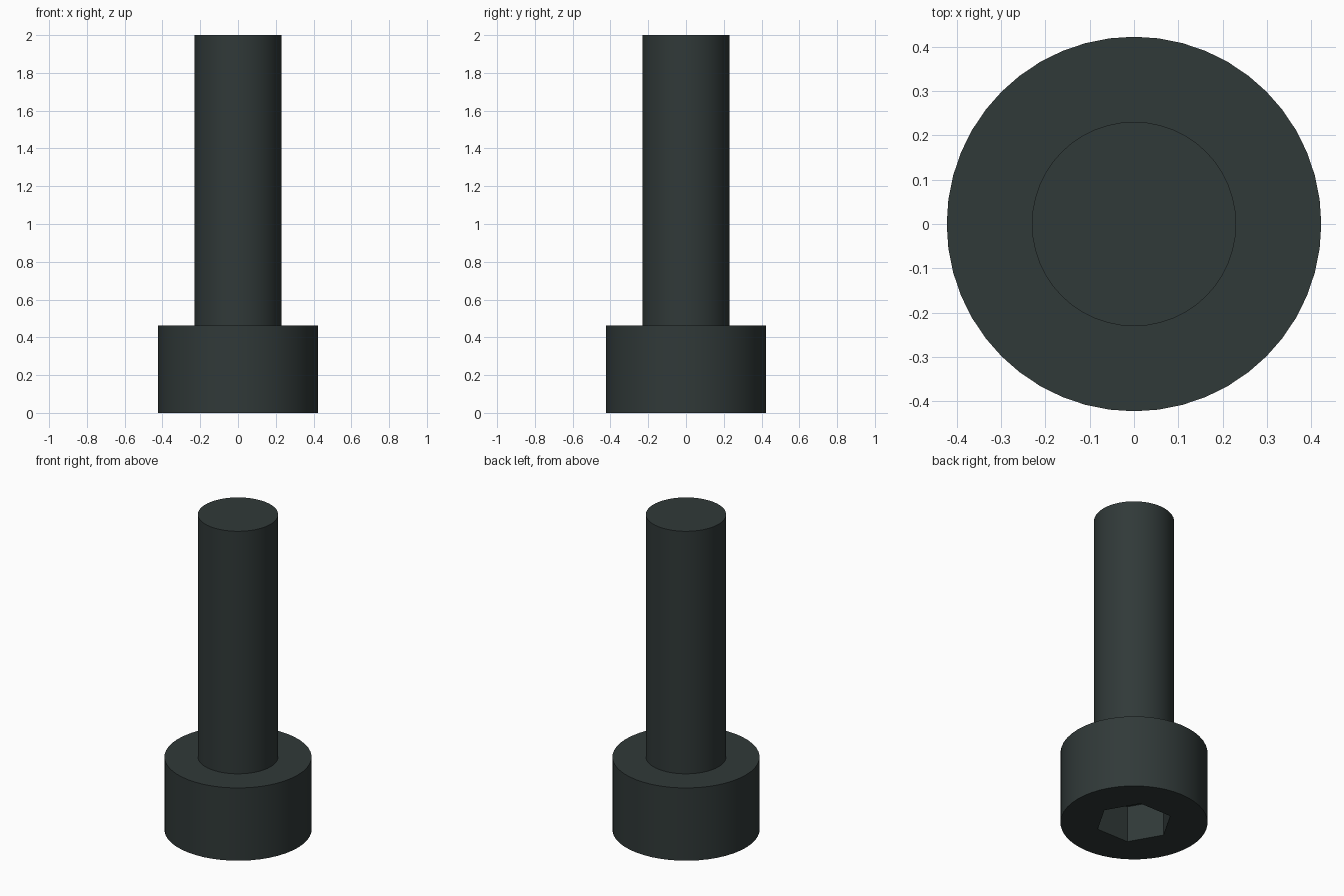
import bpy, bmesh, math

if "Cube" in bpy.data.objects:
    bpy.data.objects.remove(bpy.data.objects["Cube"])

HEAD_R, HEAD_H = 0.423, 0.4615
SHANK_R, TOP = 0.2308, 2.0
SOCKET_R, SOCKET_D = 0.222, 0.231
SEGMENTS = 48

black_steel = bpy.data.materials.new("black_steel")
black_steel.diffuse_color = (0.030, 0.041, 0.040, 1)
black_steel.use_nodes = True
black_steel.node_tree.nodes["Principled BSDF"].inputs["Base Color"].default_value = black_steel.diffuse_color


def prism(name, radius, z0, z1, sides):
    """Upright prism whose first corner lies on the x axis."""
    bm = bmesh.new()
    ring = [bm.verts.new((radius * math.cos(math.tau * i / sides),
                          radius * math.sin(math.tau * i / sides), z0))
            for i in range(sides)]
    base = bm.faces.new(ring)
    top = bmesh.ops.extrude_face_region(bm, geom=[base], use_keep_orig=True)
    verts = [g for g in top["geom"] if isinstance(g, bmesh.types.BMVert)]
    bmesh.ops.translate(bm, verts=verts, vec=(0, 0, z1 - z0))
    bmesh.ops.recalc_face_normals(bm, faces=bm.faces)
    mesh = bpy.data.meshes.new(name)
    bm.to_mesh(mesh)
    bm.free()
    mesh.materials.append(black_steel)
    obj = bpy.data.objects.new(name, mesh)
    bpy.context.collection.objects.link(obj)
    return obj


def smooth(obj):
    bpy.ops.object.select_all(action="DESELECT")
    obj.select_set(True)
    bpy.context.view_layer.objects.active = obj
    bpy.ops.object.shade_smooth_by_angle(angle=math.radians(30))


# Cylindrical head and shank as one solid: step the shank out of the head's top
bolt = prism("socket_bolt", HEAD_R, 0, HEAD_H, SEGMENTS)
bm = bmesh.new()
bm.from_mesh(bolt.data)
cap = max(bm.faces, key=lambda f: f.calc_center_median().z)
bmesh.ops.inset_region(bm, faces=[cap], thickness=0.01, use_even_offset=True)
for v in cap.verts:
    r = math.hypot(v.co.x, v.co.y)
    v.co.x *= SHANK_R / r
    v.co.y *= SHANK_R / r
shank = bmesh.ops.extrude_face_region(bm, geom=[cap])
bmesh.ops.translate(bm, vec=(0, 0, TOP - HEAD_H),
                    verts=[g for g in shank["geom"] if isinstance(g, bmesh.types.BMVert)])
if cap.is_valid:
    bmesh.ops.delete(bm, geom=[cap], context="FACES_ONLY")
bmesh.ops.recalc_face_normals(bm, faces=bm.faces)
bm.to_mesh(bolt.data)
bm.free()

# Hexagonal key socket sunk into the underside of the head
cutter = prism("socket_cutter", SOCKET_R, -0.1, SOCKET_D, 6)
cutter.hide_render = True
cutter.hide_viewport = True
cut = bolt.modifiers.new("hex_socket", "BOOLEAN")
cut.operation = "DIFFERENCE"
cut.solver = "EXACT"
cut.object = cutter
smooth(bolt)
